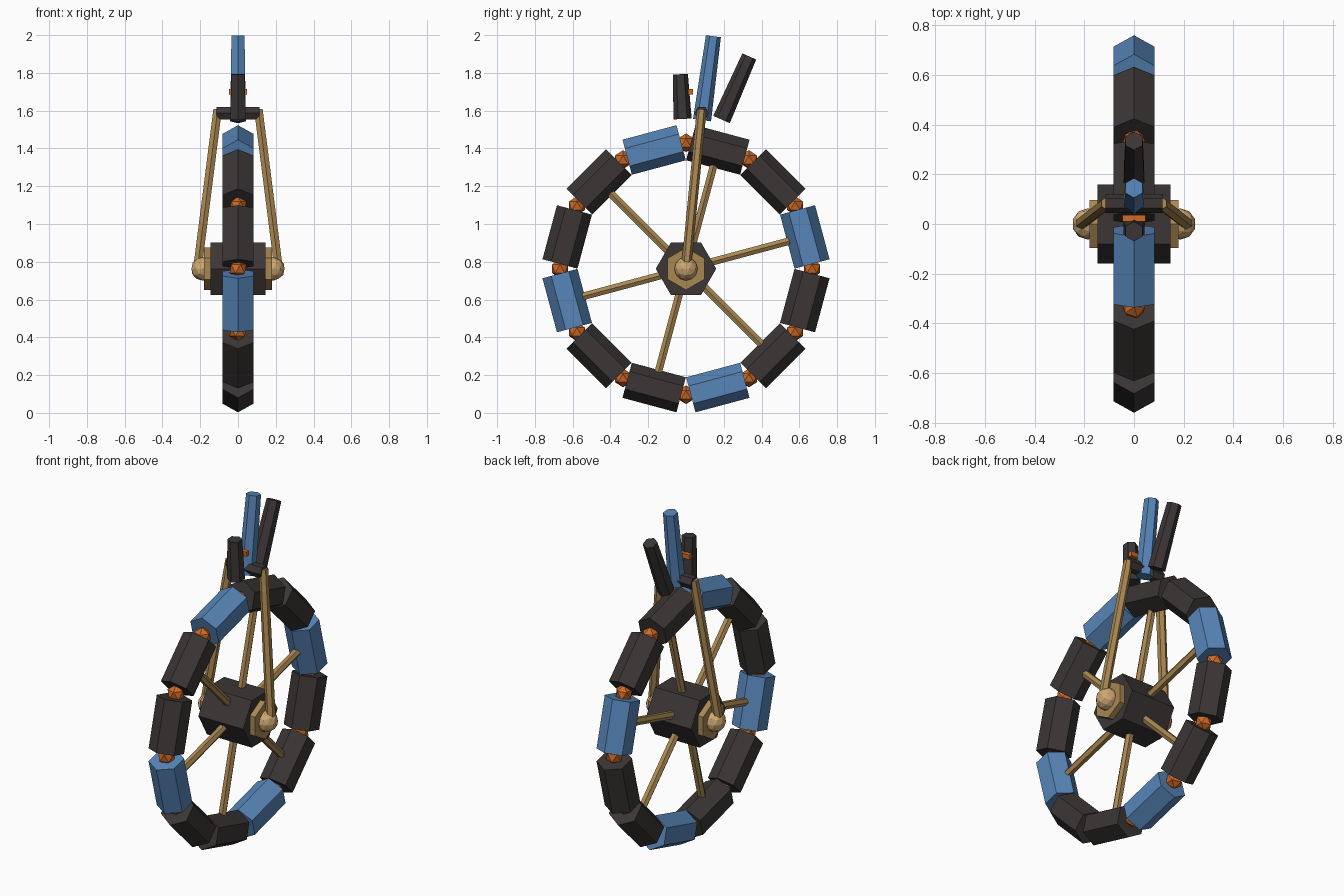
import bpy, bmesh, math
from mathutils import Vector, Matrix

if "Cube" in bpy.data.objects:
    bpy.data.objects.remove(bpy.data.objects["Cube"])


def material(name, rgb):
    m = bpy.data.materials.new(name)
    m.diffuse_color = (*rgb, 1)
    m.use_nodes = True
    m.node_tree.nodes["Principled BSDF"].inputs["Base Color"].default_value = m.diffuse_color
    return m


DARK = material("charcoal", (0.045, 0.037, 0.036))
BLUE = material("blue", (0.095, 0.235, 0.48))
TAN = material("wood_tan", (0.40, 0.245, 0.085))
PALE = material("pale_tan", (0.62, 0.39, 0.17))
ORANGE = material("orange", (0.62, 0.145, 0.02))

CENTRE = Vector((0, 0, 0.763))


def finish(name, bm, mat):
    bmesh.ops.recalc_face_normals(bm, faces=bm.faces)
    me = bpy.data.meshes.new(name)
    bm.to_mesh(me)
    bm.free()
    me.materials.append(mat)
    ob = bpy.data.objects.new(name, me)
    bpy.context.collection.objects.link(ob)
    return ob


def prism(name, p, q, r1, r2, corner, mat, sides=6):
    """Closed prism from p to q whose first corner points along 'corner'."""
    p, q = Vector(p), Vector(q)
    axis = (q - p).normalized()
    u = Vector(corner)
    u = (u - axis * u.dot(axis)).normalized()
    v = axis.cross(u)
    bm = bmesh.new()
    rings = []
    for c, r in ((p, r1), (q, r2)):
        rings.append([bm.verts.new(c + r * (u * math.cos(a) + v * math.sin(a)))
                      for a in (math.tau * i / sides for i in range(sides))])
    for ring in rings:
        bm.faces.new(ring)
    for i in range(sides):
        j = (i + 1) % sides
        bm.faces.new((rings[0][i], rings[0][j], rings[1][j], rings[1][i]))
    return finish(name, bm, mat)


def ball(name, c, r, level, mat):
    bm = bmesh.new()
    bmesh.ops.create_icosphere(bm, subdivisions=level, radius=r,
                               matrix=Matrix.Translation(c))
    return finish(name, bm, mat)


def radial(deg):
    a = math.radians(deg)
    return Vector((0, math.cos(a), math.sin(a)))


# Rim: twelve hexagonal segments with a joint between each pair
for k in range(12):
    out, along = radial(15 + 30 * k), radial(105 + 30 * k)
    mid = CENTRE + out * 0.651
    prism(f"rim_segment_{k}", mid - along * 0.148, mid + along * 0.148,
          0.096, 0.096, out, BLUE if k % 3 == 0 else DARK)
    ball(f"rim_joint_{k}", CENTRE + radial(30 * k) * 0.667, 0.05, 1, ORANGE)

# Spokes run from the hub to every second segment
for k in range(6):
    out = radial(15 + 60 * k)
    prism(f"spoke_{k}", CENTRE + out * 0.08, CENTRE + out * 0.60,
          0.023, 0.023, (1, 0, 0), TAN)

# Hub
X = Vector((1, 0, 0))
prism("hub", CENTRE - X * 0.146, CENTRE + X * 0.146, 0.16, 0.16, (0, 1, 0), DARK)

# Hub caps, axle ends and fork arms on both sides
for side, s in (("left", -1), ("right", 1)):
    prism(f"hub_cap_{side}", CENTRE + X * s * 0.10, CENTRE + X * s * 0.18,
          0.112, 0.112, (0, 0, 1), TAN)
    ball(f"axle_end_{side}", CENTRE + X * s * 0.186, 0.063, 2, PALE)
    prism(f"fork_arm_{side}", CENTRE + X * s * 0.215, (s * 0.108, 0.083, 1.605),
          0.026, 0.026, (0, 1, 0), TAN)

# Crossbar joining the fork arms
prism("crossbar", (-0.114, 0.083, 1.587), (0.114, 0.083, 1.587),
      0.038, 0.038, (0, 1, 0), DARK)

# Tapered upright posts
for name, y0, y1, z0, z1, mat in (
        ("short_post", -0.018, -0.030, 1.556, 1.793, DARK),
        ("tall_post", 0.085, 0.145, 1.550, 1.994, BLUE),
        ("rear_post", 0.188, 0.335, 1.553, 1.887, DARK)):
    prism(name, (0, y0, z0), (0, y1, z1), 0.048, 0.040, (0, 1, 0), mat)

# Small band on the back of the short post
bm = bmesh.new()
bmesh.ops.create_cube(bm, size=1, matrix=Matrix.Translation((0, 0.023, 1.70))
                      @ Matrix.Diagonal((0.094, 0.026, 0.028, 1)))
finish("post_band", bm, ORANGE)
